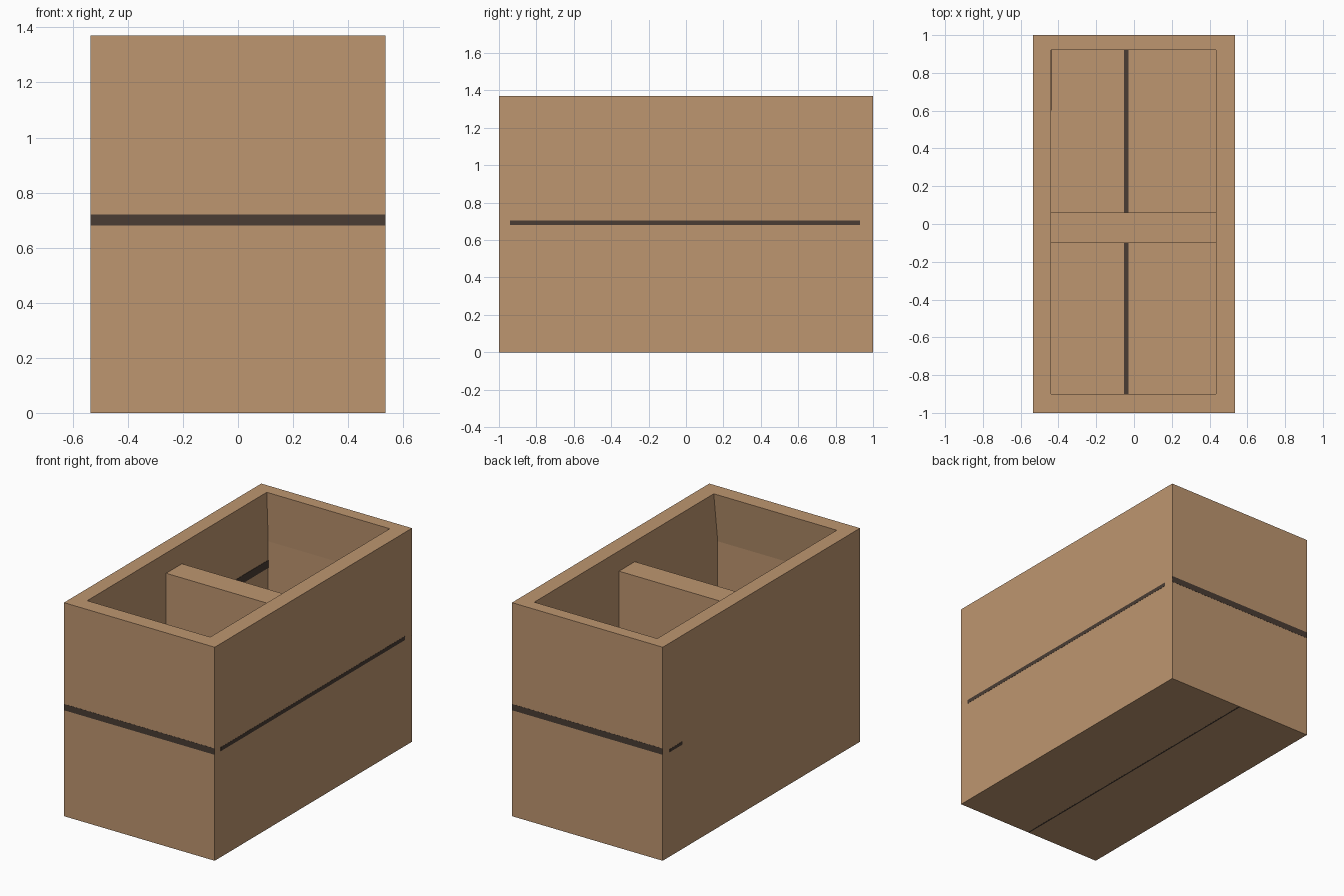
import bpy, bmesh

if "Cube" in bpy.data.objects:
    bpy.data.objects.remove(bpy.data.objects["Cube"])

def material(name, rgb):
    m = bpy.data.materials.new(name)
    m.diffuse_color = (*rgb, 1)
    m.use_nodes = True
    m.node_tree.nodes["Principled BSDF"].inputs["Base Color"].default_value = m.diffuse_color
    return m

wood = material("tan wood", (0.515, 0.305, 0.162))
dark = material("dark seam", (0.068, 0.046, 0.034))

def finish(bm, name, mat):
    bmesh.ops.recalc_face_normals(bm, faces=bm.faces)
    me = bpy.data.meshes.new(name)
    bm.to_mesh(me)
    bm.free()
    me.materials.append(mat)
    ob = bpy.data.objects.new(name, me)
    bpy.context.collection.objects.link(ob)
    return ob

def loft(name, rings, mat):
    """Stack of rectangular rings (x0, x1, y0, y1, z), capped at both ends."""
    bm = bmesh.new()
    loops = [[bm.verts.new(p) for p in
              ((x0, y0, z), (x1, y0, z), (x1, y1, z), (x0, y1, z))]
             for x0, x1, y0, y1, z in rings]
    for a, b in zip(loops, loops[1:]):
        for i in range(4):
            j = (i + 1) % 4
            bm.faces.new((a[i], a[j], b[j], b[i]))
    bm.faces.new(loops[0])
    bm.faces.new(loops[-1])
    return finish(bm, name, mat)

def box(name, x, y, z, mat):
    return loft(name, [(*x, *y, z[0]), (*x, *y, z[1])], mat)

W, H, FLOOR = 0.535, 1.37, 0.10
T = 0.003  # seam plate thickness outside the surface

# Open crate: outer walls, rim, slightly undercut cavity, floor
loft("crate_body", [
    (-W, W, -1, 1, 0),
    (-W, W, -1, 1, H),
    (-0.44, 0.433, -0.90, 0.92, H),
    (-0.44, 0.433, -0.94, 0.935, 1.05),
    (-0.44, 0.433, -0.94, 0.935, FLOOR)], wood)

# Low partition between the two compartments
box("divider", (-0.445, 0.435), (-0.10, 0.06), (FLOOR - 0.01, 1.24), wood)

# Dark seams around the outside
for name, s in (("front_seam", -1), ("back_seam", 1)):
    box(name, (-W, W), sorted((s * 0.997, s * (1 + T * 0.3))), (0.68, 0.72), dark)
box("right_seam", (W - T, W + T * 0.3), (-0.94, 0.93), (0.68, 0.705), dark)
box("left_seam_patch", (-W - T * 0.3, -W + T), (0.80, 0.93), (0.67, 0.69), dark)
box("bottom_seam", (-0.005, 0.005), (-1, 1), (-0.0005, T), dark)

# Dark seams inside: one per compartment floor, one on the left wall
for name, y in (("front_floor_seam", (-0.94, -0.10)), ("back_floor_seam", (0.06, 0.935))):
    box(name, (-0.052, -0.03), y, (FLOOR - T, FLOOR + T), dark)
box("inner_wall_seam", (-0.443, -0.438), (0.60, 0.935), (0.88, 0.93), dark)
